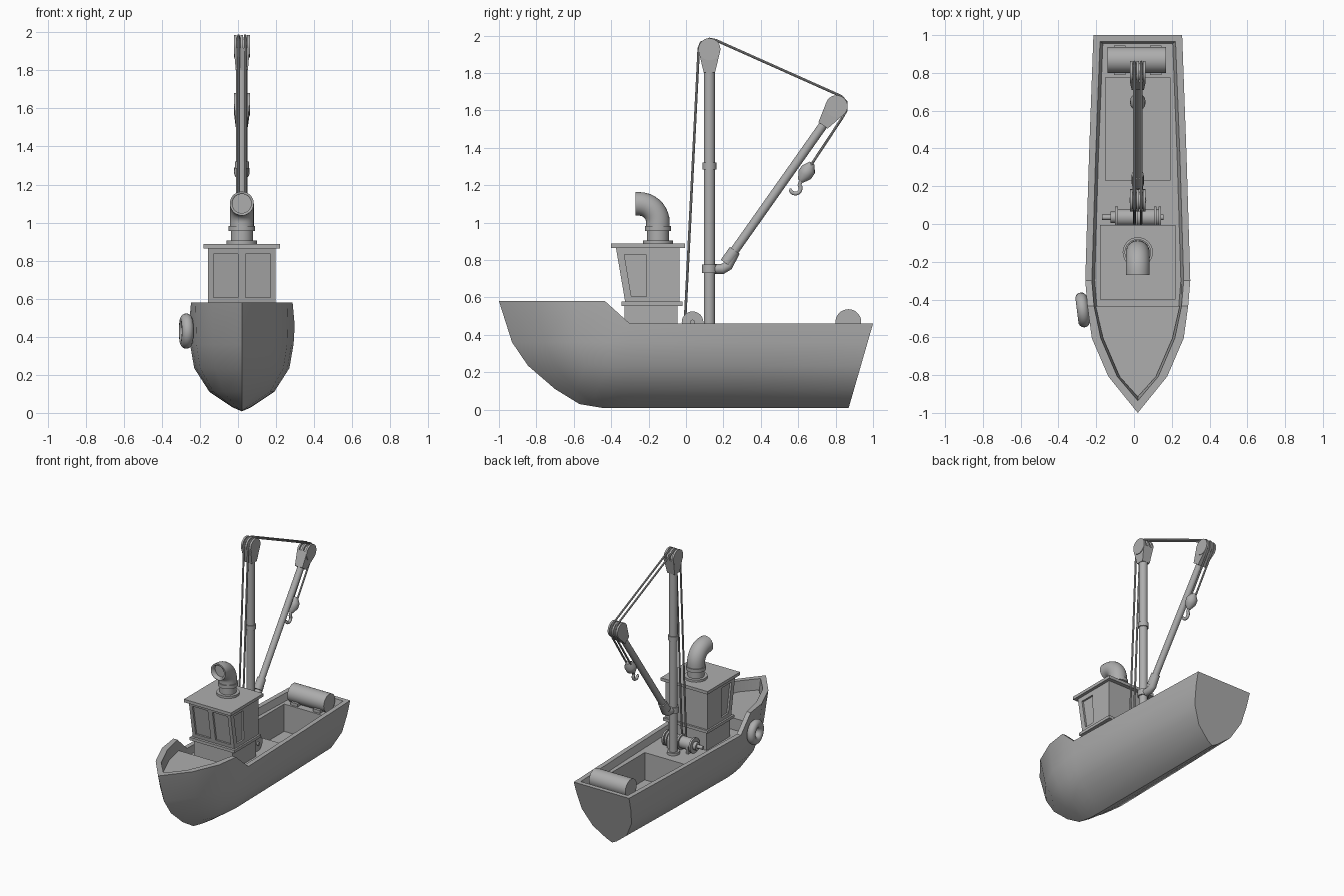
import bpy, bmesh, math
from mathutils import Vector, Matrix

if "Cube" in bpy.data.objects:
    bpy.data.objects.remove(bpy.data.objects["Cube"])

CX = 0.02  # boat centreline
grey = bpy.data.materials.new("plain_grey")
grey.diffuse_color = (0.42, 0.42, 0.42, 1)
grey.use_nodes = True
grey.node_tree.nodes["Principled BSDF"].inputs["Base Color"].default_value = grey.diffuse_color


def finish(name, bm, smooth=None):
    bmesh.ops.recalc_face_normals(bm, faces=bm.faces[:])
    me = bpy.data.meshes.new(name)
    bm.to_mesh(me)
    bm.free()
    ob = bpy.data.objects.new(name, me)
    bpy.context.collection.objects.link(ob)
    me.materials.append(grey)
    if smooth:
        bpy.ops.object.select_all(action='DESELECT')
        ob.select_set(True)
        bpy.context.view_layer.objects.active = ob
        bpy.ops.object.shade_smooth_by_angle(angle=math.radians(smooth))
    return ob


def loft(name, rings, smooth=None, caps=True):
    """Skin a list of closed rings of equal length."""
    bm = bmesh.new()
    vs = [[bm.verts.new(p) for p in r] for r in rings]
    n = len(rings[0])
    for a, b in zip(vs, vs[1:]):
        for i in range(n):
            bm.faces.new((a[i], a[(i + 1) % n], b[(i + 1) % n], b[i]))
    if caps:
        bm.faces.new(vs[0])
        bm.faces.new(vs[-1])
    return finish(name, bm, smooth)


def box(name, x0, x1, y0, y1, z0, z1):
    ring = lambda z: [(x0, y0, z), (x1, y0, z), (x1, y1, z), (x0, y1, z)]
    return loft(name, [ring(z0), ring(z1)])


def tube(name, path, radii, n=20, x=CX):
    """Round tube in the yz plane along (y, z) points."""
    pts = [Vector((x, *p)) for p in path]
    if not isinstance(radii, (list, tuple)):
        radii = [radii] * len(pts)
    rings = []
    for i, p in enumerate(pts):
        ds = [(b - a).normalized() for a, b in zip(pts[max(i - 1, 0):i + 2], pts[max(i - 1, 0) + 1:i + 2]) if (b - a).length > 1e-6]
        d = sum(ds, Vector()).normalized()
        u = Vector((1, 0, 0))
        v = d.cross(u)
        rings.append([p + radii[i] * (math.cos(t) * u + math.sin(t) * v)
                      for t in (2 * math.pi * k / n for k in range(n))])
    return loft(name, rings, 40)


def disc(name, x0, x1, y, z, r, n=28):
    ring = lambda x: [(x, y + r * math.cos(2 * math.pi * k / n), z + r * math.sin(2 * math.pi * k / n)) for k in range(n)]
    return loft(name, [ring(x0), ring(x1)], 40)


def cut(ob, cutter):
    m = ob.modifiers.new("cut", 'BOOLEAN')
    m.object, m.operation, m.solver = cutter, 'DIFFERENCE', 'EXACT'
    bpy.context.view_layer.objects.active = ob
    bpy.ops.object.modifier_apply(modifier="cut")
    bpy.data.objects.remove(cutter)


# Hull: rows of constant height, running bow to stern
FR = [0, .275, .565, .81, 1]                  # spacing along the bow
WD = [0, .56, .875, .96, 1]                   # width along the bow
LEVELS = [(.008, 0, -.44), (.03, .05, -.57), (.11, .17, -.70),
          (.235, .25, -.845), (.36, .272, -.93), (.46, .278, -.968)]  # z, half width, stem y
DECK = .41


def row(z, half, y0):
    ys = .87 + (z - .01) / .45 * .13
    pts = [(half * w, y0 + (-.3 - y0) * f, z) for f, w in zip(FR, WD)]
    return pts + [(half * .93, .35, z), (half * .845, ys, z)]


top = row(.46, .278, -1)
top = [(x, y, .58 if i < 4 else .46) for i, (x, y, z) in enumerate(top)]


def inner(dx, bow, stern, z=None):
    out = []
    for i, (x, y, zz) in enumerate(top):
        y = bow if i == 0 else stern if i == len(top) - 1 else y
        k = 1.35 if i in (1, 2) else 1
        out.append((max(x - dx * k, 0), y, zz if z is None else z))
    return out


def ring(r):
    """Mirror a half row into a closed ring."""
    return [(CX + x, y, z) for x, y, z in r] + [(CX - x, y, z) for x, y, z in reversed(r[1:])]


rows = [row(*l) for l in LEVELS[:-1]] + [top]
rows += [inner(.035, -.935, .965), inner(.05, -.905, .955, DECK)]
bm = bmesh.new()
vs = [[bm.verts.new(p) for p in ring(r)] for r in rows]
for a, b in zip(vs, vs[1:]):
    n = len(a)
    for i in range(n):
        bm.faces.new((a[i], a[(i + 1) % n], b[(i + 1) % n], b[i]))
bm.faces.new(vs[0])
bm.faces.new(vs[-1])
bmesh.ops.remove_doubles(bm, verts=bm.verts[:], dist=1e-4)
hull = finish("hull", bm, 35)
cut(hull, box("hold_cutter", CX - .17, CX + .17, .23, .775, .2, .6))

# Raised foredeck
fore = lambda z: ring(inner(.044, -.915, .955, z)[:4])
loft("foredeck", [fore(DECK - .01), fore(.50)])

# Wheelhouse
box("cabin_base", CX - .165, CX + .165, -.33, -.045, DECK - .01, .56)
box("cabin_ledge", CX - .19, CX + .19, -.345, -.02, .555, .577)
body = lambda z, yf: [(CX - .177, yf, z), (CX + .177, yf, z), (CX + .177, -.035, z), (CX - .177, -.035, z)]
cabin = loft("cabin", [body(.575, -.325), body(.868, -.375)])
front_y = lambda z: -.325 - (z - .575) / .293 * .05
for s in (-1, 1):
    # side window
    sec = [(-.33, .83), (-.215, .83), (-.21, .605), (-.292, .605)]
    cut(cabin, loft("window_cutter", [[(CX + s * x, *p) for p in sec] for x in (.163, .25)]))
    # front window
    xs = sorted((CX + s * .02, CX + s * .15))
    pane = lambda d: [(x, front_y(z) + d, z) for x, z in
                      ((xs[0], .605), (xs[1], .605), (xs[1], .835), (xs[0], .835))]
    cut(cabin, loft("window_cutter", [pane(-.08), pane(.014)]))
box("cabin_roof", CX - .2, CX + .2, -.40, -.005, .865, .888)

# Vent cowl, with a recessed mouth
tube("vent_flange", [(-.15, .885), (-.15, .905)], .08, 28)
tube("vent_pipe", [(-.15, .9), (-.15, .97)], .058, 28)
tube("vent_collar", [(-.15, .955), (-.15, .982)], .07, 28)
bend = [(-.25 + .1 * math.cos(t), 1 + .1 * math.sin(t)) for t in (math.pi / 2 * k / 9 for k in range(10))]
path = [(-.15, .975)] + bend + [(-.27, 1.1)]
cowl = tube("vent_cowl", path, .063, 28)
cut(cowl, tube("mouth_cutter", [(-.3, 1.1), (-.235, 1.1)], .05, 28))

# Mast
MY = .125
tube("mast", [(MY, DECK - .01), (MY, 1.9)], .03)
tube("mast_foot", [(MY, DECK - .005), (MY, DECK + .02)], .045)
tube("mast_collar", [(MY, 1.285), (MY, 1.32)], .037)
tube("mast_bracket", [(MY, .73), (MY, .775)], .04)


def pulley_head(name, c, d):
    """Tapered block with sheave cheeks at c, pointing along d in yz."""
    d = Vector((0, *d)).normalized()
    e = Vector((0, d.z, -d.y))
    c = Vector((CX, *c))
    quad = lambda t, hx, hw: [c + d * t + Vector((a * hx, 0, 0)) + e * b * hw
                              for a, b in ((-1, -1), (1, -1), (1, 1), (-1, 1))]
    loft(name + "_block", [quad(-.125, .032, .03), quad(-.01, .042, .058)])
    for i, x in enumerate((-.035, 0, .035)):
        disc(f"{name}_cheek_{i}", CX + x - .007, CX + x + .007, c.y, c.z, .059)
    disc(name + "_sheave", CX - .035, CX + .035, c.y, c.z, .045)


pulley_head("mast_head", (MY, 1.927), (0, 1))

# Boom
A, B = Vector((.235, .815)), Vector((.805, 1.622))
tube("boom_elbow", [(MY, .752), (.195, .752), (.225, .77), (.262, .845)], .027)
tube("boom_joint", [A + (B - A) * -.04, A + (B - A) * .045], .032)
tube("boom", [A, A + (B - A) * .96], .024)
pulley_head("boom_head", B, B - A)

# Rigging
for i, x in enumerate((CX - .0175, CX + .0175)):
    tube(f"mast_rope_{i}", [(-.005, .48), (.068, 1.93), (.08, 1.962), (MY, 1.982), (.16, 1.975), (.83, 1.676),
                            (.857, 1.645), (.858, 1.6), (.835, 1.56), (.66, 1.295)], .007, 8, x)

# Hook block and hook
tube("hook_block", [(.675, 1.318), (.655, 1.285), (.635, 1.255), (.612, 1.222)], [.015, .04, .04, .016], 16)
arc = [(.585 + .028 * math.cos(t), 1.183 + .028 * math.sin(t))
       for t in (math.radians(40 - 22 * k) for k in range(11))]
tube("hook", [(.62, 1.235)] + arc, [.011] * 10 + [.009, .004], 10)

# Winch
WY, WZ = .035, .467
disc("winch_drum", -.1, .13, WY, WZ, .045)
for i, x in enumerate((-.1, .005, .105, .13)):
    disc(f"winch_flange_{i}", x, x + .014, WY, WZ, .058)
disc("winch_shaft", -.17, .155, WY, WZ, .014, 14)
disc("winch_knob", -.125, -.1, WY, WZ, .03, 18)
for x in (-.075, .085):
    box("winch_foot", x, x + .02, WY - .045, WY + .045, DECK - .005, WZ)

# Stern tank on feet
disc("stern_tank", -.14, .17, .868, .468, .069, 32)
for x in (-.075, .115):
    box("tank_foot", x - .03, x + .03, .79, .946, DECK - .005, .432)

# Tyre fender on the port bow
bm = bmesh.new()
R, r, n, m = .062, .031, 28, 14
grid = [[bm.verts.new(((r * math.sin(b)), (R + r * math.cos(b)) * math.cos(a), (R + r * math.cos(b)) * math.sin(a)))
         for b in (2 * math.pi * j / m for j in range(m))] for a in (2 * math.pi * i / n for i in range(n))]
for i in range(n):
    for j in range(m):
        bm.faces.new((grid[i][j], grid[(i + 1) % n][j], grid[(i + 1) % n][(j + 1) % m], grid[i][(j + 1) % m]))
bmesh.ops.transform(bm, verts=bm.verts[:], matrix=Matrix.Translation((-.272, -.455, .43)) @ Matrix.Rotation(math.radians(7), 4, 'Z'))
finish("tyre_fender", bm, 60)
